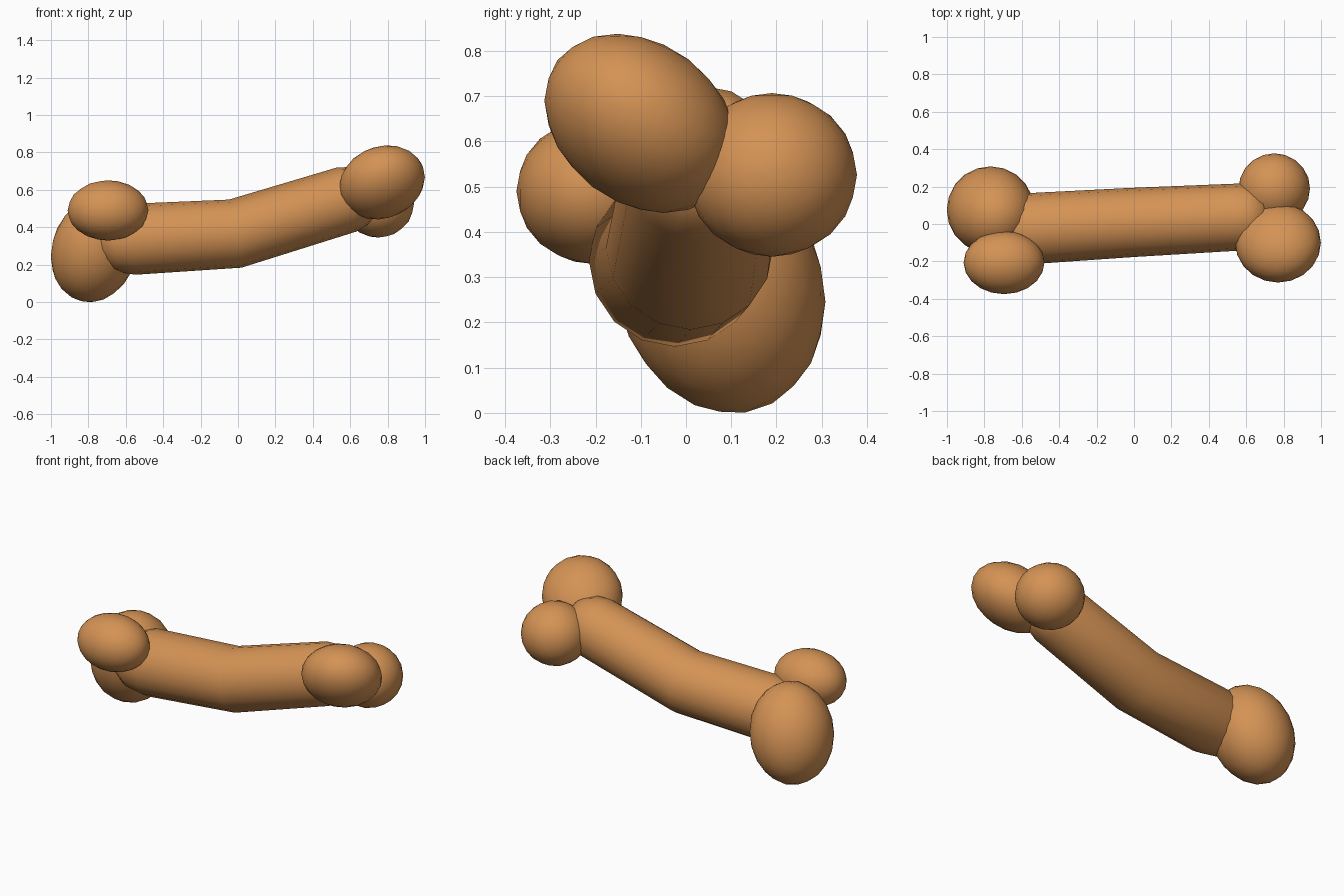
import bpy, bmesh
from math import cos, sin, tau
from mathutils import Matrix, Vector

cube = bpy.data.objects.get("Cube")
if cube:
    bpy.data.objects.remove(cube, do_unlink=True)

# Warm tan colour shared by every part
tan = bpy.data.materials.new("warm_tan")
tan.use_nodes = True
colour = (0.66, 0.29, 0.09, 1)
tan.diffuse_color = colour
tan.node_tree.nodes["Principled BSDF"].inputs["Base Color"].default_value = colour


def finish(name, bm):
    """Turn a bmesh into a smooth, coloured object."""
    bmesh.ops.recalc_face_normals(bm, faces=bm.faces)
    for face in bm.faces:
        face.smooth = True
    mesh = bpy.data.meshes.new(name)
    bm.to_mesh(mesh)
    bm.free()
    mesh.materials.append(tan)
    obj = bpy.data.objects.new(name, mesh)
    bpy.context.collection.objects.link(obj)
    return obj


def knob(name, centre, half, lean=(0, 0)):
    """Egg-shaped knob; lean tilts it by raising z along x and y."""
    bm = bmesh.new()
    bmesh.ops.create_icosphere(bm, subdivisions=3, radius=1.005)
    shape = Matrix(((half[0], 0, 0), (0, half[1], 0), (lean[0], lean[1], half[2])))
    for v in bm.verts:
        v.co = shape @ v.co + Vector(centre)
    return finish(name, bm)


def tube(name, stations, sides=16):
    """Loft rings along a bent path of (point, radius) stations."""
    bm = bmesh.new()
    points = [Vector(p) for p, r in stations]
    rings = []
    for i, (p, r) in enumerate(stations):
        along = (points[min(i + 1, len(points) - 1)] - points[max(i - 1, 0)]).normalized()
        side = Vector((0, 0, 1)).cross(along).normalized()
        up = along.cross(side)
        rings.append([bm.verts.new(points[i] + r * (cos(tau * k / sides) * side
                                                    + sin(tau * k / sides) * up))
                      for k in range(sides)])
    for a, b in zip(rings, rings[1:]):
        for k in range(sides):
            n = (k + 1) % sides
            bm.faces.new((a[k], a[n], b[n], b[k]))
    bm.faces.new(rings[0])
    bm.faces.new(rings[-1])
    return finish(name, bm)


# Bent shaft with rounded ends buried in the knobs
tube("shaft", [
    ((-0.75, -0.037, 0.326), 0.11),
    ((-0.67, -0.032, 0.33), 0.165),
    ((-0.56, -0.025, 0.336), 0.19),
    ((-0.015, 0.008, 0.366), 0.185),
    ((0.58, 0.038, 0.548), 0.179),
    ((0.65, 0.041, 0.569), 0.16),
    ((0.72, 0.044, 0.59), 0.11),
])

# Two knobs on each end
knob("left_front_knob", (0.77, -0.1, 0.64), (0.228, 0.212, 0.189), (0.027, -0.05))
knob("left_back_knob", (0.75, 0.19, 0.526), (0.19, 0.187, 0.18))
knob("right_front_knob", (-0.695, -0.206, 0.49), (0.215, 0.168, 0.16))
knob("right_back_knob", (-0.767, 0.075, 0.28), (0.233, 0.232, 0.276), (0.035, -0.034))
